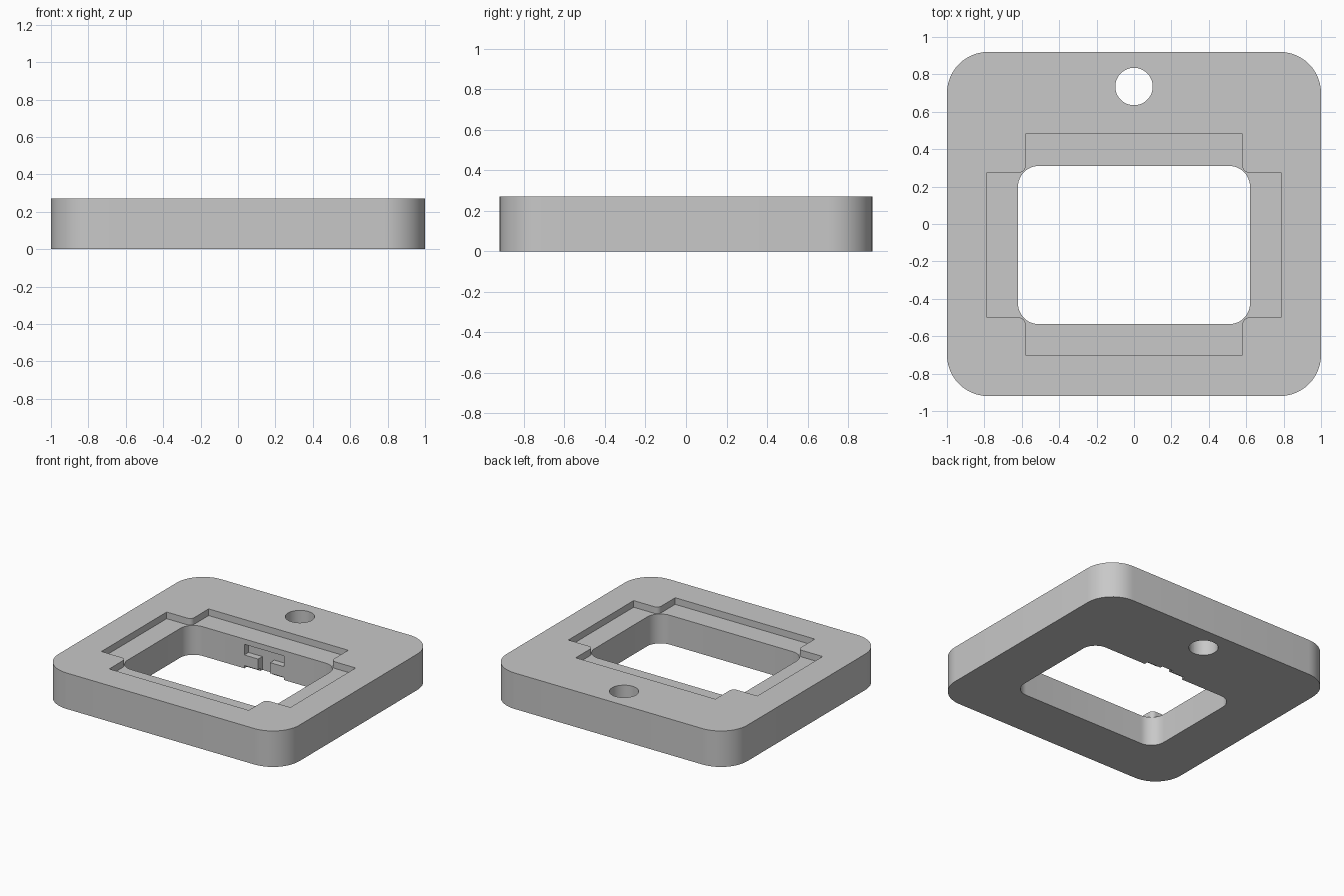
import bpy
import bmesh
from math import radians, tan
from mathutils import Vector

default = bpy.data.objects.get("Cube")
if default:
    bpy.data.objects.remove(default, do_unlink=True)

HEIGHT = 0.27
RECESS_FLOOR = 0.22

grey = bpy.data.materials.new("plain grey")
grey.use_nodes = True
grey.diffuse_color = (0.58, 0.58, 0.58, 1)
grey.node_tree.nodes["Principled BSDF"].inputs["Base Color"].default_value = grey.diffuse_color


def fillet(points, radii, steps=12):
    """Round the corners of a closed outline; a zero radius keeps a corner sharp."""
    outline = []
    for i, (point, radius) in enumerate(zip(points, radii)):
        corner = Vector(point)
        if radius == 0:
            outline.append(corner)
            continue
        to_prev = (Vector(points[i - 1]) - corner).normalized()
        to_next = (Vector(points[(i + 1) % len(points)]) - corner).normalized()
        half = to_prev.angle(to_next) / 2
        start = to_prev * (radius / tan(half))
        end = to_next * (radius / tan(half))
        centre = start + end
        for k in range(steps + 1):
            direction = (start - centre).slerp(end - centre, k / steps)
            outline.append(corner + centre + direction.normalized() * radius)
    return outline


def rectangle(x, y0, y1, radius):
    return fillet([(-x, y0), (x, y0), (x, y1), (-x, y1)], [radius] * 4)


def prism(name, outline, z0, z1):
    bm = bmesh.new()
    base = bm.faces.new([bm.verts.new((p.x, p.y, z0)) for p in outline])
    top = bmesh.ops.extrude_face_region(bm, geom=[base])["geom"]
    moved = [g for g in top if isinstance(g, bmesh.types.BMVert)]
    bmesh.ops.translate(bm, verts=moved, vec=(0, 0, z1 - z0))
    bmesh.ops.recalc_face_normals(bm, faces=bm.faces)
    mesh = bpy.data.meshes.new(name)
    bm.to_mesh(mesh)
    bm.free()
    obj = bpy.data.objects.new(name, mesh)
    bpy.context.collection.objects.link(obj)
    obj.data.materials.append(grey)
    return obj


def cut(target, outline, z0, z1):
    cutter = prism("cutter", outline, z0, z1)
    cutter.hide_render = True
    mod = target.modifiers.new("cut", "BOOLEAN")
    mod.operation = "DIFFERENCE"
    mod.solver = "EXACT"
    mod.object = cutter
    bpy.context.view_layer.objects.active = target
    bpy.ops.object.modifier_apply(modifier=mod.name)
    bpy.data.objects.remove(cutter, do_unlink=True)


# Rounded base plate
plate = prism("frame_plate", rectangle(1, -0.92, 0.92, 0.22), 0, HEIGHT)

# Central window
cut(plate, rectangle(0.62, -0.535, 0.31, 0.11), -0.1, 0.5)

# Cross-shaped shallow recess with rounded inner corners
wide, narrow = 0.785, 0.58
back_in, back_out, front_in, front_out = 0.275, 0.48, -0.5, -0.7
cross = [(narrow, front_out), (narrow, front_in), (wide, front_in),
         (wide, back_in), (narrow, back_in), (narrow, back_out)]
cross += [(-x, y) for x, y in reversed(cross)]
cut(plate, fillet(cross, [0, 0.035, 0, 0, 0.035, 0] * 2, 6), RECESS_FLOOR, 0.5)

# Round hanging hole
cut(plate, rectangle(0.1, 0.635, 0.835, 0.0999), -0.1, 0.5)

# Small stepped slot in the back wall of the window
for half, depth, z0, z1 in [(0.165, 0.05, 0.1, 0.18),
                            (0.05, 0.05, -0.1, 0.12),
                            (0.165, 0.03, -0.1, 0.02)]:
    cut(plate, rectangle(half, 0.25, 0.31 + depth, 0), z0, z1)

# Smooth the rounded walls and keep the rims crisp
bpy.ops.object.select_all(action="DESELECT")
plate.select_set(True)
bpy.context.view_layer.objects.active = plate
bpy.ops.object.shade_smooth_by_angle(angle=radians(30))
